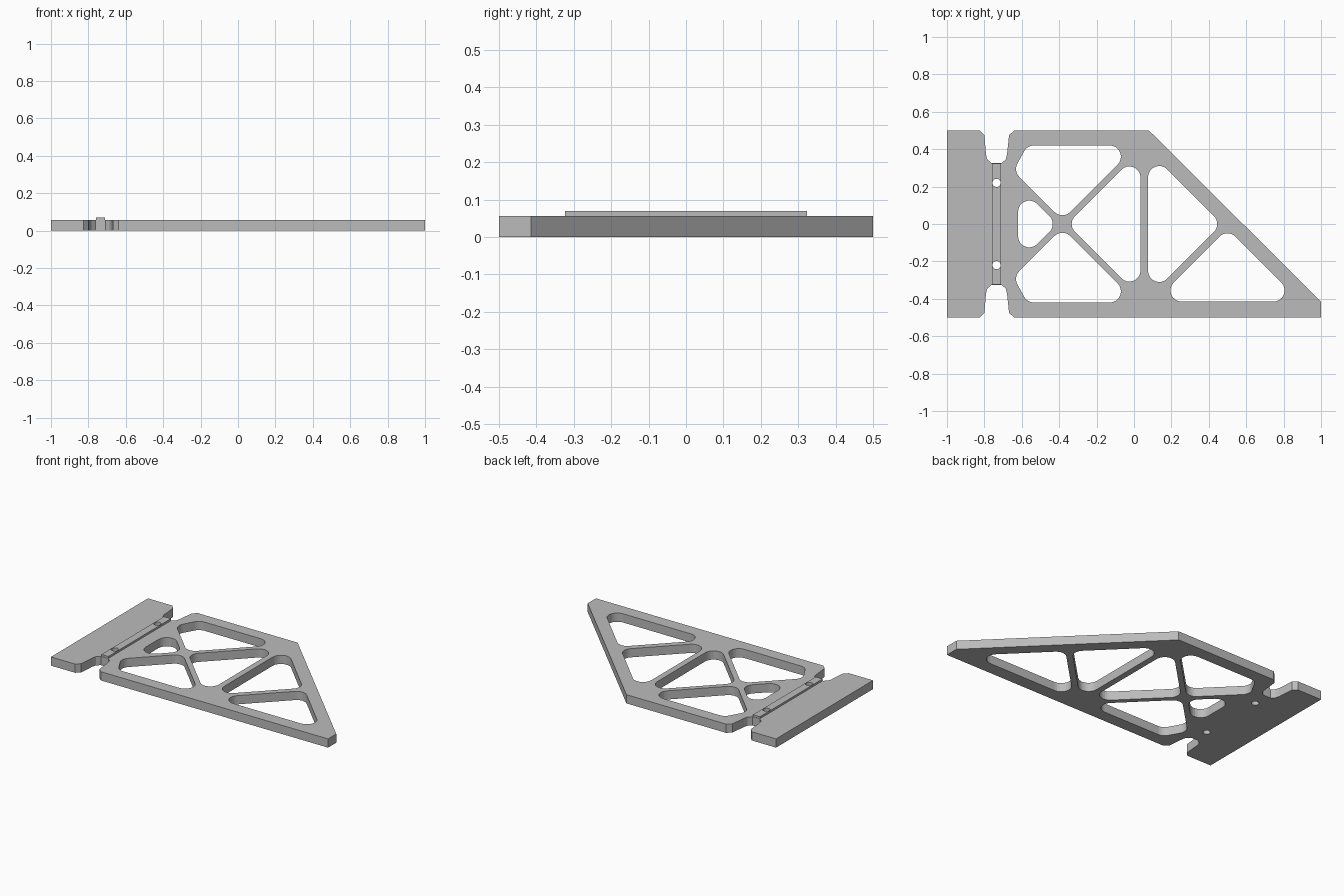
import bpy, bmesh, math
from mathutils import Vector

if "Cube" in bpy.data.objects:
    bpy.data.objects.remove(bpy.data.objects["Cube"])

PLATE_TOP, RIDGE_TOP = 0.057, 0.07

grey = bpy.data.materials.new("light grey")
grey.diffuse_color = (0.5, 0.5, 0.5, 1)
grey.use_nodes = True
grey.node_tree.nodes["Principled BSDF"].inputs["Base Color"].default_value = grey.diffuse_color


def fillet(points, r, steps=8):
    """Round every corner of a closed polygon with radius r."""
    out = []
    for i, p in enumerate(points):
        p = Vector(p)
        a = (Vector(points[i - 1]) - p).normalized()
        b = (Vector(points[(i + 1) % len(points)]) - p).normalized()
        half = a.angle(b) / 2
        centre = p + (a + b).normalized() * (r / math.sin(half))
        start = p + a * (r / math.tan(half)) - centre
        end = p + b * (r / math.tan(half)) - centre
        sweep = start.angle_signed(end)
        for k in range(steps + 1):
            t = -sweep * k / steps
            c, s = math.cos(t), math.sin(t)
            out.append(centre + Vector((start.x * c - start.y * s, start.x * s + start.y * c)))
    return out


def circle(x, y, r, n=24):
    return [(x + r * math.cos(2 * math.pi * k / n), y + r * math.sin(2 * math.pi * k / n)) for k in range(n)]


def flip(points):
    return [(x, -y) for x, y in reversed(points)]


def slab(name, loops, z0, z1):
    """Extrude an outline (first loop) with holes (other loops)."""
    bm = bmesh.new()
    for loop in loops:
        vs = [bm.verts.new((p[0], p[1], z0)) for p in loop]
        for i, v in enumerate(vs):
            bm.edges.new((vs[i - 1], v))
    bmesh.ops.triangle_fill(bm, edges=bm.edges[:], use_beauty=True)
    res = bmesh.ops.extrude_face_region(bm, geom=bm.faces[:], use_keep_orig=True)
    top = [g for g in res["geom"] if isinstance(g, bmesh.types.BMVert)]
    bmesh.ops.translate(bm, verts=top, vec=(0, 0, z1 - z0))
    bmesh.ops.recalc_face_normals(bm, faces=bm.faces[:])
    mesh = bpy.data.meshes.new(name)
    bm.to_mesh(mesh)
    bm.free()
    mesh.materials.append(grey)
    ob = bpy.data.objects.new(name, mesh)
    bpy.context.collection.objects.link(ob)
    return ob


# Edge notch between the tail strip and the main panel, left to right
notch = [(-0.825, 0.5), (-0.80, 0.475), (-0.791, 0.37), (-0.784, 0.345), (-0.762, 0.325),
         (-0.708, 0.325), (-0.686, 0.345), (-0.679, 0.37), (-0.668, 0.475), (-0.64, 0.5)]
outline = [(-1, 0.5)] + notch + [(0.08, 0.5), (1, -0.415), (1, -0.5)] + flip(notch) + [(-1, -0.5)]

# Lightening cut-outs, given by their sharp corners
R = 0.06
corner_cut = [(-0.645, 0.284), (-0.57, 0.42), (0.015, 0.42), (-0.383, 0.022)]
cutouts = [
    corner_cut,
    flip(corner_cut),
    [(-0.62, -0.21), (-0.62, 0.21), (-0.41, 0)],
    [(-0.358, 0), (0.035, 0.393), (0.035, -0.393)],
    [(0.075, 0.395), (0.47, 0), (0.075, -0.395)],
    [(0.11, -0.415), (0.5, -0.025), (0.89, -0.415)],
]

# Pin holes pass through both plate and ridge
pins = [circle(-0.735, y, 0.022) for y in (0.22, -0.22)]

slab("plate", [outline] + [fillet(c, R) for c in cutouts] + pins, 0, PLATE_TOP)
ridge = [(-0.76, -0.323), (-0.71, -0.323), (-0.71, 0.323), (-0.76, 0.323)]
slab("hinge_ridge", [ridge] + pins, PLATE_TOP, RIDGE_TOP)
